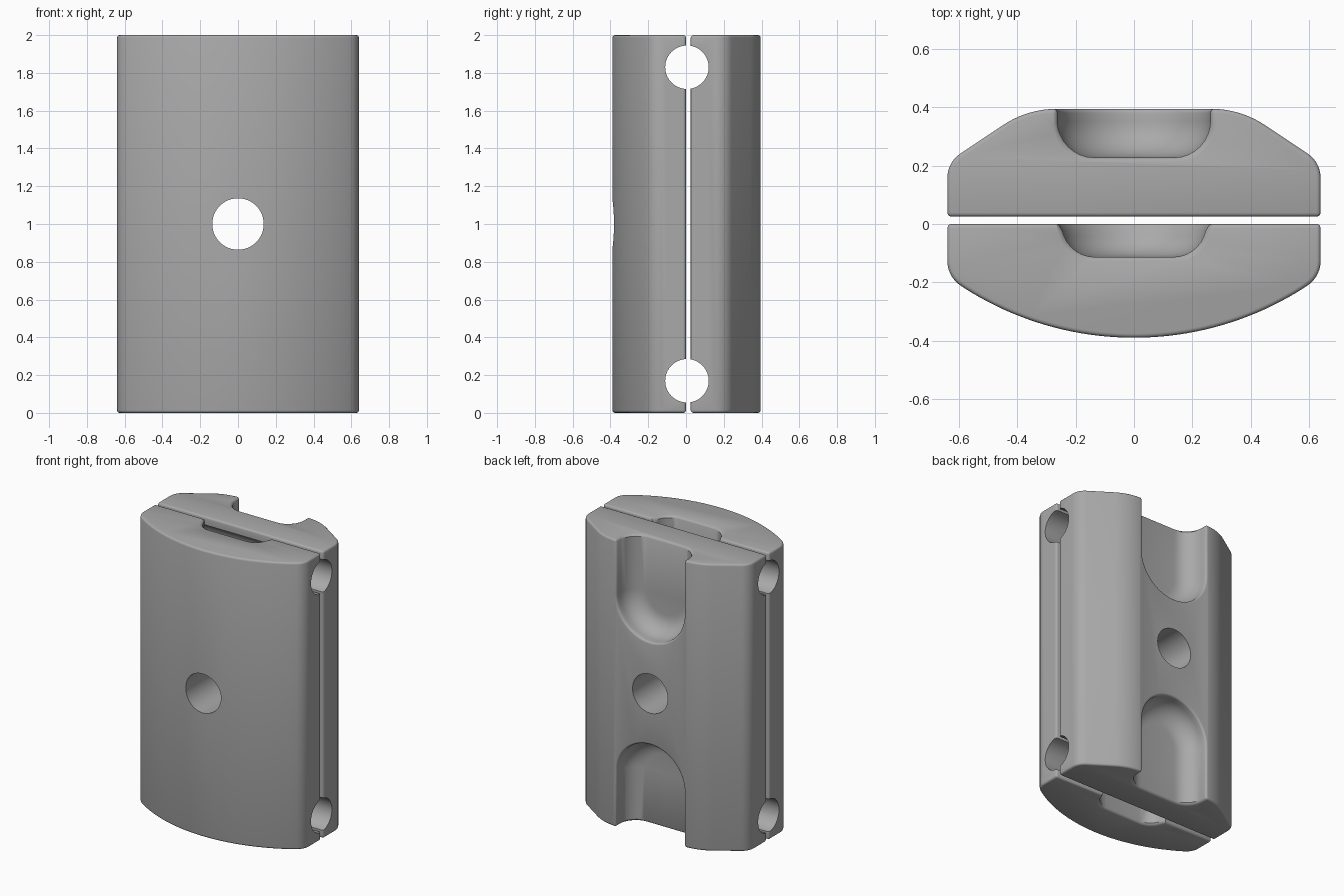
import bpy, bmesh
from math import sin, cos, pi, asin, tan
from mathutils import Vector, Matrix

if "Cube" in bpy.data.objects:
    bpy.data.objects.remove(bpy.data.objects["Cube"], do_unlink=True)

HEIGHT = 2.0
HALF_W = 0.64
EDGE = 0.014

grey = bpy.data.materials.new("plain grey")
grey.use_nodes = True
grey.diffuse_color = (0.4, 0.4, 0.4, 1)
grey.node_tree.nodes["Principled BSDF"].inputs["Base Color"].default_value = grey.diffuse_color


def make_object(name, bm):
    bmesh.ops.recalc_face_normals(bm, faces=bm.faces[:])
    mesh = bpy.data.meshes.new(name)
    bm.to_mesh(mesh)
    bm.free()
    mesh.materials.append(grey)
    obj = bpy.data.objects.new(name, mesh)
    bpy.context.collection.objects.link(obj)
    return obj


def round_corners(points, radii, steps=10):
    """Replace each corner that has a radius with an arc."""
    out = []
    for i, (p, r) in enumerate(zip(points, radii)):
        p = Vector(p)
        if not r:
            out.append(p)
            continue
        a = (Vector(points[i - 1]) - p).normalized()
        b = (Vector(points[(i + 1) % len(points)]) - p).normalized()
        half = a.angle(b) / 2
        centre = p + (a + b).normalized() * (r / sin(half))
        start = p + a * (r / tan(half)) - centre
        end = p + b * (r / tan(half)) - centre
        sweep = start.angle(end)
        for k in range(steps + 1):
            t = k / steps
            out.append(centre + (start * sin((1 - t) * sweep) + end * sin(t * sweep)) / sin(sweep))
    return out


def make_shell(name, outline):
    """Extrude an outline upward and soften its hard edges."""
    bm = bmesh.new()
    base = bm.faces.new([bm.verts.new((p[0], p[1], 0)) for p in outline])
    top = bmesh.ops.extrude_face_region(bm, geom=[base])["geom"]
    bmesh.ops.translate(bm, vec=(0, 0, HEIGHT), verts=[v for v in top if isinstance(v, bmesh.types.BMVert)])
    bmesh.ops.recalc_face_normals(bm, faces=bm.faces[:])
    hard = [e for e in bm.edges if e.calc_face_angle(0) > 0.7]
    bmesh.ops.bevel(bm, geom=hard, offset=EDGE, segments=3, profile=0.5, affect='EDGES', clamp_overlap=True)
    return make_object(name, bm)


def hole_cutter(name, radius, location, axis):
    bm = bmesh.new()
    turn = Matrix.Rotation(pi / 2, 4, axis)
    bmesh.ops.create_cone(bm, cap_ends=True, segments=64, radius1=radius, radius2=radius,
                          depth=3, matrix=Matrix.Translation(location) @ turn)
    return make_object(name, bm)


def pocket_cutter(name, face_y, depth, flip):
    """Round-ended trough with filleted floor and lip, open at one end."""
    half, fillet, centre_z = 0.262, min(0.125, depth), 1.62
    section = [(0, depth)]
    for k in range(9):
        a = k / 8 * pi / 2
        section.append((half - fillet + fillet * sin(a), depth - fillet + fillet * cos(a)))
    if depth > fillet + 2 * EDGE:
        section += [(half + EDGE * (1 - cos(a)), EDGE * (1 - sin(a))) for a in (0, pi / 6, pi / 3, pi / 2)]
    else:
        section = [(r - EDGE, d) if r else (r, d) for r, d in section[:-1]]
        section.append((half - 0.002, 0))
    section.append((section[-1][0], -0.1))
    # stations run down one side, round the end and up the other side
    mouth = [(2.05, 0.06), (2.0, EDGE), (1.995, 0.005), (2.0 - EDGE, 0)]
    path = [(-1, 0, z, e) for z, e in mouth]
    path += [(-cos(k / 32 * pi), -sin(k / 32 * pi), centre_z, 0) for k in range(33)]
    path += [(1, 0, z, e) for z, e in reversed(mouth)]
    bm = bmesh.new()
    rings = []
    for r, d in section:
        ring = []
        for dx, dz, z, flare in path:
            rr = r + flare if r else 0
            dd = d + flare if d > 0.02 else d
            zz = z + rr * dz
            ring.append(bm.verts.new((rr * dx, face_y - dd, HEIGHT - zz if flip else zz)))
        rings.append(ring)
    for a, b in zip(rings, rings[1:]):
        for i in range(len(path) - 1):
            bm.faces.new((a[i], a[i + 1], b[i + 1], b[i]))
    bm.faces.new(rings[-1])
    bm.faces.new([r[0] for r in rings] + [r[-1] for r in reversed(rings[1:])] )
    bmesh.ops.remove_doubles(bm, verts=bm.verts[:], dist=1e-5)
    return make_object(name, bm)


def carve(obj, cutters):
    bpy.context.view_layer.objects.active = obj
    for cutter in cutters:
        mod = obj.modifiers.new("cut", 'BOOLEAN')
        mod.operation, mod.solver, mod.object = 'DIFFERENCE', 'EXACT', cutter
        bpy.ops.object.modifier_apply(modifier=mod.name)
    bpy.ops.object.select_all(action='DESELECT')
    obj.select_set(True)
    bpy.ops.object.shade_smooth_by_angle(angle=0.6)


# Front shell: flat inner face, bowed outer face
R = 1.08
limit = asin(0.58 / R)
bow = [(R * sin(a), R - 0.39 - R * cos(a)) for a in [limit * (1 - k / 20) for k in range(41)]]
front_points = [(-HALF_W, 0), (HALF_W, 0), (HALF_W, -0.18)] + bow + [(-HALF_W, -0.18)]
front_radii = [0, 0, 0.1] + [0] * len(bow) + [0.1]
front_shell = make_shell("front_shell", round_corners(front_points, front_radii))

# Back shell: flat back with sloping shoulders
right_half = [(HALF_W, 0.025), (HALF_W, 0.212), (0.365, 0.395)]
back_points = right_half + [(-x, y) for x, y in reversed(right_half)]
back_shell = make_shell("back_shell", round_corners(back_points, [0, 0.1, 0.33, 0.33, 0.1, 0]))

# Shared holes: one front to back, two across the width
holes = [hole_cutter("centre_hole_cutter", 0.136, (0, 0, 1), 'X')]
for z in (0.17, 1.83):
    holes.append(hole_cutter("cross_hole_cutter", 0.115, (0, 0.005, z), 'Y'))

# Pockets at both ends of each shell
front_pockets = [pocket_cutter("front_pocket_cutter", 0.0, 0.113, f) for f in (False, True)]
back_pockets = [pocket_cutter("back_pocket_cutter", 0.395, 0.167, f) for f in (False, True)]

carve(front_shell, holes + front_pockets)
carve(back_shell, holes + back_pockets)
for helper in holes + front_pockets + back_pockets:
    bpy.data.objects.remove(helper, do_unlink=True)
